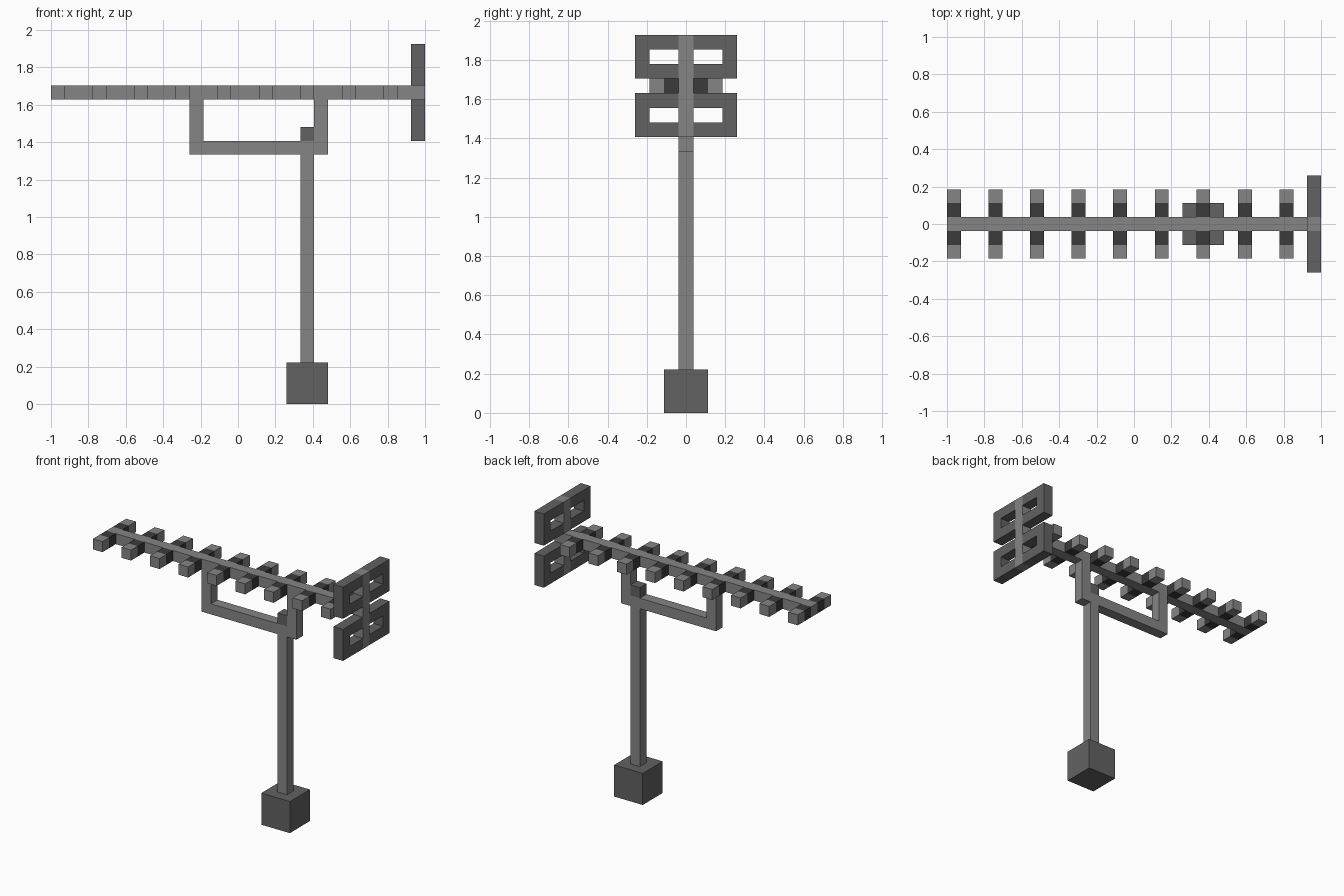
import bpy
import bmesh

if "Cube" in bpy.data.objects:
    bpy.data.objects.remove(bpy.data.objects["Cube"], do_unlink=True)

U = 2 / 27  # one block; the antenna is 27 blocks long


def material(name, value):
    m = bpy.data.materials.new(name)
    m.use_nodes = True
    colour = (value, value, value, 1)
    m.diffuse_color = colour
    bsdf = next(n for n in m.node_tree.nodes if n.type == 'BSDF_PRINCIPLED')
    bsdf.inputs["Base Color"].default_value = colour
    bsdf.inputs["Roughness"].default_value = 0.8
    return m


LIGHT = material("light grey", 0.235)
MEDIUM = material("medium grey", 0.122)
DARK = material("dark grey", 0.043)


def blocks(name, mat, boxes):
    """One object from boxes given as (x0, x1, y0, y1, z0, z1) in blocks."""
    bm = bmesh.new()
    for x0, x1, y0, y1, z0, z1 in boxes:
        lo, hi = (x0 - 13.5, y0, z0), (x1 - 13.5, y1, z1)
        for v in bmesh.ops.create_cube(bm, size=1)["verts"]:
            v.co = [U * (hi[i] if v.co[i] > 0 else lo[i]) for i in range(3)]
    mesh = bpy.data.meshes.new(name)
    bm.to_mesh(mesh)
    bm.free()
    mesh.materials.append(mat)
    ob = bpy.data.objects.new(name, mesh)
    bpy.context.collection.objects.link(ob)
    return ob


# Base, mast and clamp block
blocks("base", MEDIUM, [(17, 20, -1.5, 1.5, 0, 3)])
blocks("mast", LIGHT, [(18, 19, -.5, .5, 3, 18)])
blocks("mast_clamp", MEDIUM, [(18, 19, -.5, .5, 19, 20)])

# U-shaped bracket that carries the boom
blocks("bracket", LIGHT, [(10, 20, -.5, .5, 18, 19),
                          (10, 11, -.5, .5, 19, 22),
                          (19, 20, -.5, .5, 19, 22)])

# Boom with nine evenly spaced cross elements
blocks("boom", LIGHT, [(0, 27, -.5, .5, 22, 23)])
for i in range(9):
    x = 3 * i
    blocks(f"element_arm_{i + 1}", DARK,
           [(x, x + 1, -1.5, -.5, 22, 23), (x, x + 1, .5, 1.5, 22, 23)])
    blocks(f"element_tip_{i + 1}", LIGHT,
           [(x, x + 1, -2.5, -1.5, 22, 23), (x, x + 1, 1.5, 2.5, 22, 23)])

# Reflector: two framed panels, each split by a light centre post
for name, z in (("lower", 19), ("upper", 23)):
    frame = []
    for s in (-1, 1):
        inner, side = sorted((s * .5, s * 2.5)), sorted((s * 2.5, s * 3.5))
        frame += [(26, 27, *side, z, z + 3),
                  (26, 27, *inner, z, z + 1),
                  (26, 27, *inner, z + 2, z + 3)]
    blocks(f"{name}_reflector_frame", MEDIUM, frame)
    blocks(f"{name}_reflector_post", LIGHT, [(26, 27, -.5, .5, z, z + 3)])
